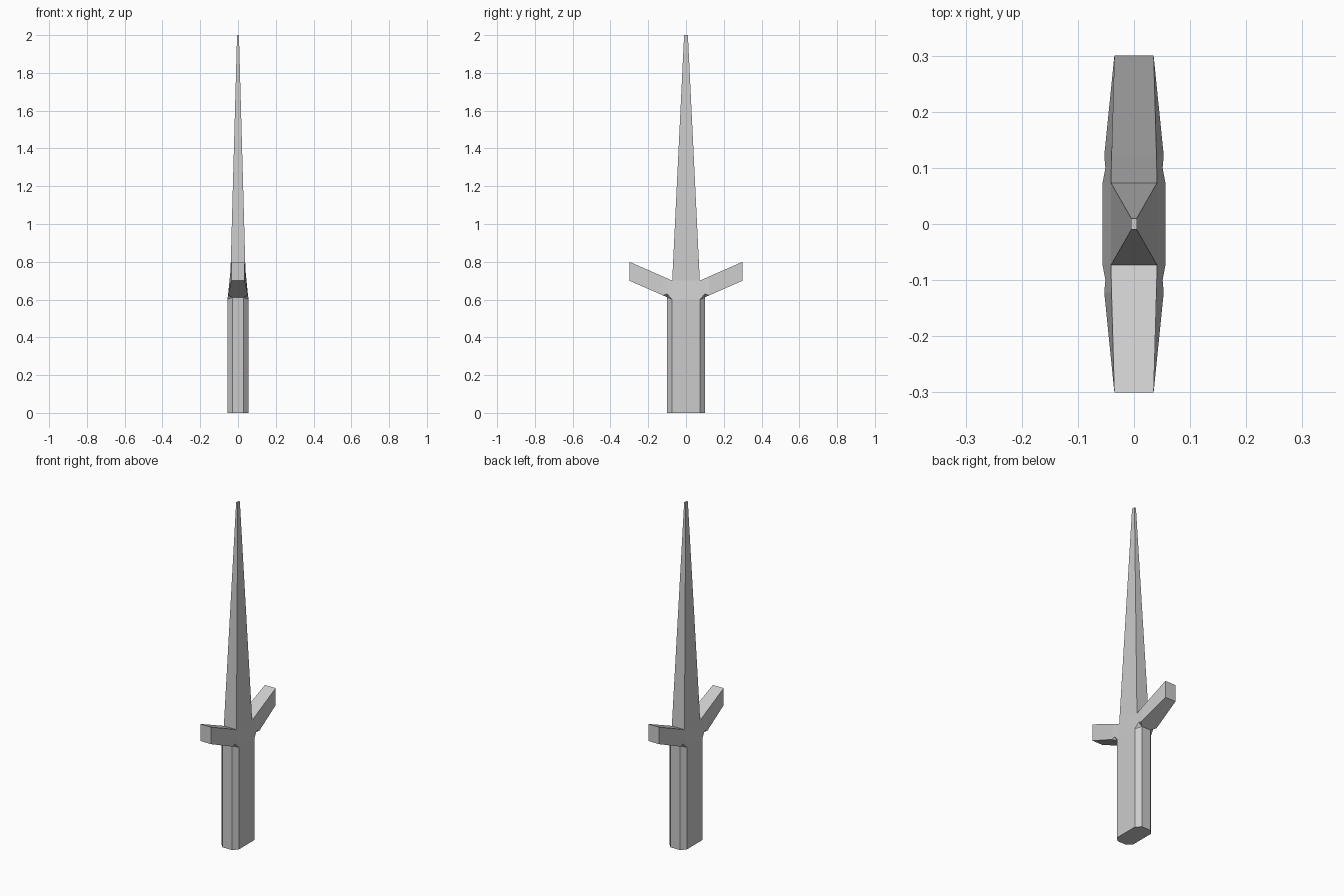
import bpy
import bmesh

if "Cube" in bpy.data.objects:
    bpy.data.objects.remove(bpy.data.objects["Cube"])


def loft(name, sections, hidden):
    """Skin equal-length rings of points, then drop faces buried in joints."""
    bm = bmesh.new()
    rings = [[bm.verts.new(p) for p in s] for s in sections]
    for a, b in zip(rings, rings[1:]):
        n = len(a)
        for i in range(n):
            j = (i + 1) % n
            bm.faces.new((a[i], a[j], b[j], b[i]))
    bm.faces.new(rings[0])
    bm.faces.new(rings[-1])
    bmesh.ops.remove_doubles(bm, verts=bm.verts, dist=1e-5)
    bmesh.ops.recalc_face_normals(bm, faces=bm.faces)
    bm.normal_update()
    buried = [f for f in bm.faces if hidden(f)]
    bmesh.ops.delete(bm, geom=buried, context='FACES')
    mesh = bpy.data.meshes.new(name)
    bm.to_mesh(mesh)
    bm.free()
    obj = bpy.data.objects.new(name, mesh)
    bpy.context.collection.objects.link(obj)
    return obj


# Handle: chamfered column whose top follows the underside of the guard
quarter = [(0.056, 0.073, 0.6), (0.03, 0.1, 0.612)]
top = (quarter + [(-x, y, z) for x, y, z in reversed(quarter)]
       + [(-x, -y, z) for x, y, z in quarter]
       + [(x, -y, z) for x, y, z in reversed(quarter)])
bottom = [(x, y, 0) for x, y, z in top]
loft("handle", [bottom, top], lambda f: f.normal.z > 0.5)


# Guard: two raised arms, with small notches where they meet the handle
# each row: y, then (half width, z) of top edge, side edge and bottom edge
arm = [
    (0.3, (0.035, 0.8), (0.035, 0.7), (0.035, 0.7)),
    (0.122, (0.04, 0.722), (0.053, 0.622), (0.053, 0.622)),
    (0.1, (0.0405, 0.712), (0.051, 0.63), (0.03, 0.612)),
    (0.073, (0.041, 0.7), (0.056, 0.6), (0.056, 0.6)),
]


def arm_ring(row, side):
    y, edges = row[0] * side, row[1:]
    return ([(x, y, z) for x, z in edges]
            + [(-x, y, z) for x, z in reversed(edges)])


def guard_joint(f):
    reach = max(abs(v.co.y) for v in f.verts)
    return ((f.normal.z > 0.9 and reach < 0.08)
            or (f.normal.z < -0.85 and reach < 0.105))


loft("guard", [arm_ring(r, 1) for r in arm]
     + [arm_ring(r, -1) for r in reversed(arm)], guard_joint)


# Blade: four-sided taper with a small flat tip
def rect(x, y, z):
    return [(x, y, z), (-x, y, z), (-x, -y, z), (x, -y, z)]


loft("blade", [rect(0.041, 0.073, 0.7), rect(0.005, 0.01, 2.0)],
     lambda f: f.normal.z < -0.9)
